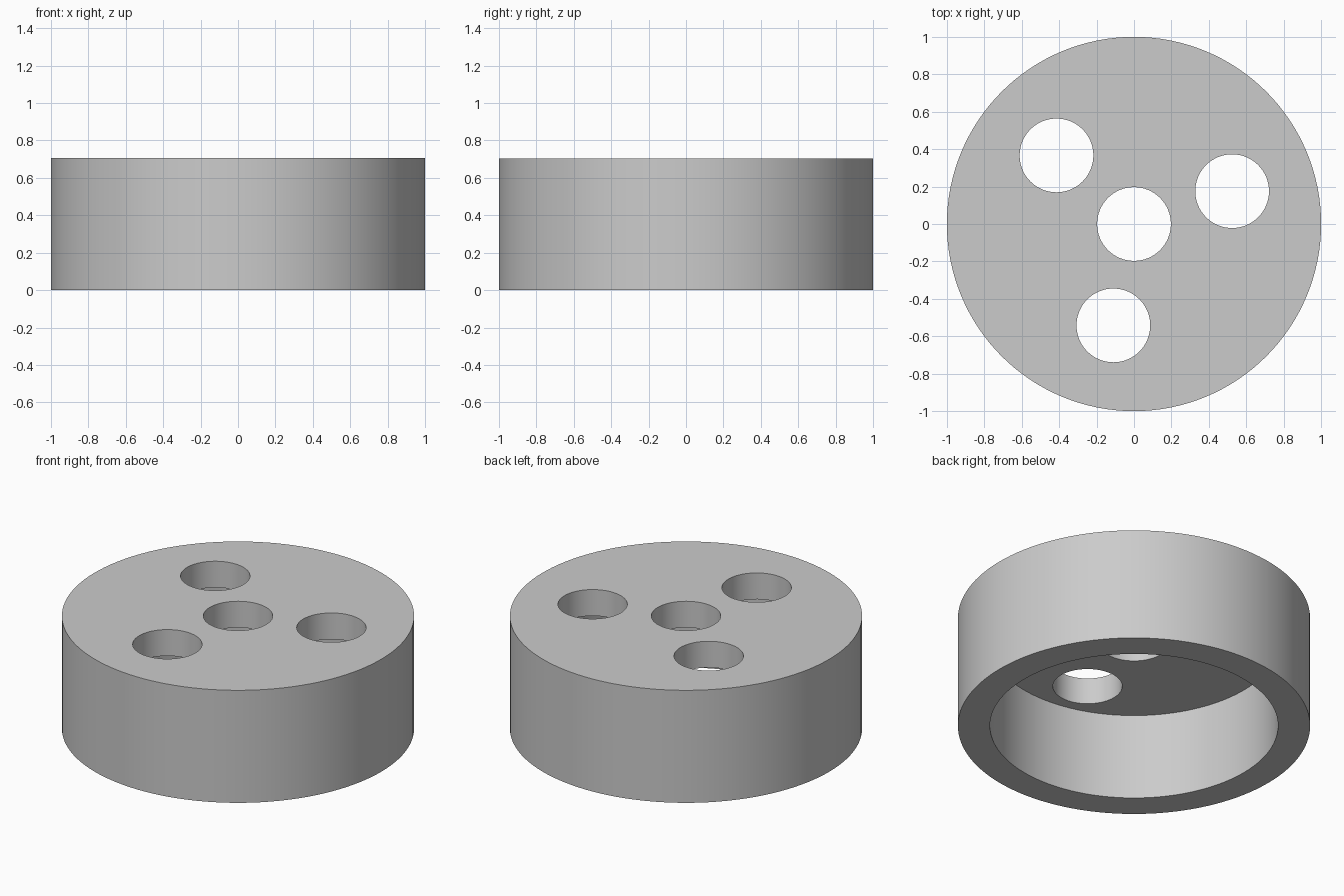
import bpy
from math import cos, sin, radians

if "Cube" in bpy.data.objects:
    bpy.data.objects.remove(bpy.data.objects["Cube"], do_unlink=True)

HEIGHT = 0.705
CEILING = 0.54
HOLE_RADIUS = 0.197

grey = bpy.data.materials.new("light_grey")
grey.use_nodes = True
colour = (0.6, 0.6, 0.6, 1)
grey.diffuse_color = colour
grey.node_tree.nodes["Principled BSDF"].inputs["Base Color"].default_value = colour


def cylinder(name, radius, bottom, top, x=0, y=0, sides=128):
    bpy.ops.mesh.primitive_cylinder_add(
        vertices=sides, radius=radius, depth=top - bottom,
        location=(x, y, (bottom + top) / 2))
    obj = bpy.context.object
    obj.name = name
    obj.data.materials.append(grey)
    return obj


# Solid round cap
cap = cylinder("round_cap", 1, 0, HEIGHT)

# Recess underneath, centre hole and three holes around it
cutters = [cylinder("recess_cutter", 0.818, -0.2, CEILING),
           cylinder("centre_hole_cutter", HOLE_RADIUS, 0.3, 1, sides=64)]
for i in range(3):
    angle = radians(18.5 + 120 * i)
    cutters.append(cylinder("outer_hole_cutter", HOLE_RADIUS, 0.3, 1,
                            0.553 * cos(angle), 0.553 * sin(angle), sides=64))

# Cut each shape out of the cap, then discard the cutter
bpy.ops.object.select_all(action='DESELECT')
cap.select_set(True)
bpy.context.view_layer.objects.active = cap
for cutter in cutters:
    cutter.hide_render = True
    cut = cap.modifiers.new("cut", 'BOOLEAN')
    cut.operation = 'DIFFERENCE'
    cut.solver = 'EXACT'
    cut.object = cutter
    bpy.ops.object.modifier_apply(modifier=cut.name)
    bpy.data.objects.remove(cutter, do_unlink=True)

# Smooth walls with crisp rims
bpy.ops.object.shade_smooth_by_angle(angle=radians(30))
